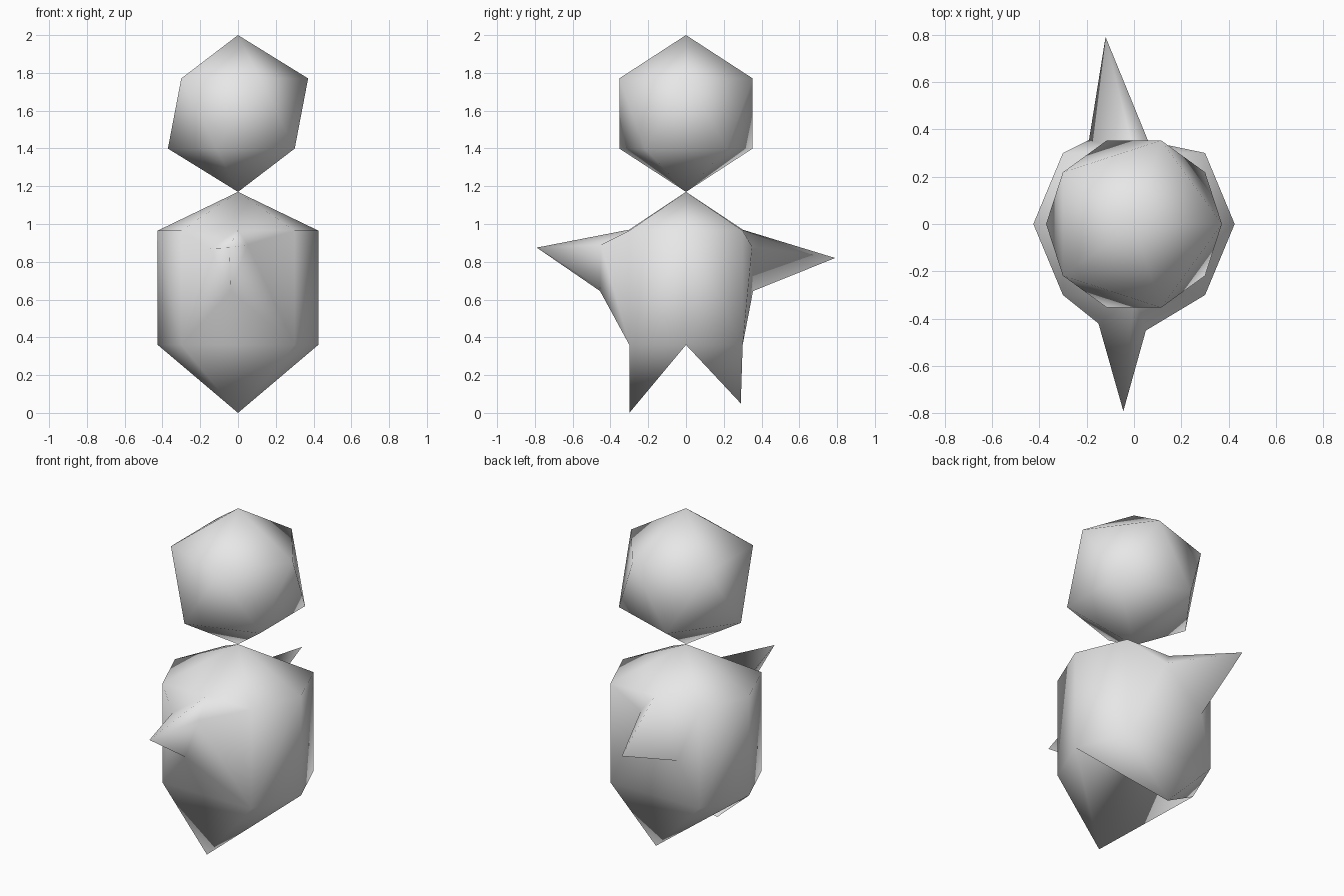
import bpy
import bmesh

cube = bpy.data.objects.get("Cube")
if cube:
    bpy.data.objects.remove(cube, do_unlink=True)

grey = bpy.data.materials.new("plain grey")
grey.use_nodes = True
colour = (0.8, 0.8, 0.8, 1)
grey.diffuse_color = colour
grey.node_tree.nodes["Principled BSDF"].inputs["Base Color"].default_value = colour


def finish(bm, name):
    """Turn the bmesh into a smooth shaded grey object."""
    bmesh.ops.recalc_face_normals(bm, faces=bm.faces)
    for face in bm.faces:
        face.smooth = True
    mesh = bpy.data.meshes.new(name)
    bm.to_mesh(mesh)
    bm.free()
    mesh.materials.append(grey)
    obj = bpy.data.objects.new(name, mesh)
    bpy.context.collection.objects.link(obj)
    return obj


# Head: a plain icosahedron
bm = bmesh.new()
bmesh.ops.create_icosphere(bm, subdivisions=1, radius=0.415)
finish(bm, "head").location.z = 1.585

# Body: six sided barrel with a peaked top
TOP, LOW = 0.965, 0.36
bm = bmesh.new()
apex = bm.verts.new((0, 0, 1.17))
side_top, side_low = {}, {}
for s in (-1, 1):
    side_top[s] = bm.verts.new((s * 0.425, 0, TOP))
    side_low[s] = bm.verts.new((s * 0.425, 0, LOW))


def half_body(d, base, tip, leg):
    """One half of the body: d is -1 for front and 1 for back.
    base runs from the +x side of the arm, under it, to the -x side."""
    top = {s: bm.verts.new((s * 0.3, d * 0.3, TOP)) for s in (-1, 1)}
    low = {s: bm.verts.new((s * 0.3, d * 0.3, LOW)) for s in (-1, 1)}
    mid = bm.verts.new((0, d * 0.3, TOP + 0.005))
    root = [bm.verts.new(p) for p in base]
    tip, leg = bm.verts.new(tip), bm.verts.new(leg)

    # Arm spike
    loop = [mid] + root
    for a, b in zip(loop, loop[1:] + loop[:1]):
        bm.faces.new((a, b, tip))

    # Panel around the arm
    under = root[1]
    bm.faces.new((mid, top[1], root[0]))
    bm.faces.new((root[0], top[1], low[1]))
    bm.faces.new((root[0], low[1], under))
    bm.faces.new((under, low[1], low[-1]))
    if root[-1] is not under:
        bm.faces.new((under, low[-1], root[-1]))
    bm.faces.new((root[-1], low[-1], top[-1]))
    bm.faces.new((root[-1], top[-1], mid))

    # Shoulders, flanks and the sides of the leg spike
    for s in (-1, 1):
        bm.faces.new((apex, mid, top[s]))
        bm.faces.new((apex, top[s], side_top[s]))
        bm.faces.new((side_top[s], top[s], low[s], side_low[s]))
        bm.faces.new((side_low[s], low[s], leg))
    bm.faces.new((low[-1], low[1], leg))
    bm.faces.new((side_low[-1], side_low[1], leg))


half_body(-1,
          [(0.05, -0.45, 0.89), (-0.04, -0.455, 0.645), (-0.15, -0.42, 0.87)],
          (-0.045, -0.79, 0.875), (0, -0.3, 0))
half_body(1,
          [(0.06, 0.35, 0.88), (-0.19, 0.355, 0.645)],
          (-0.12, 0.79, 0.82), (0, 0.29, 0.05))
finish(bm, "body")
